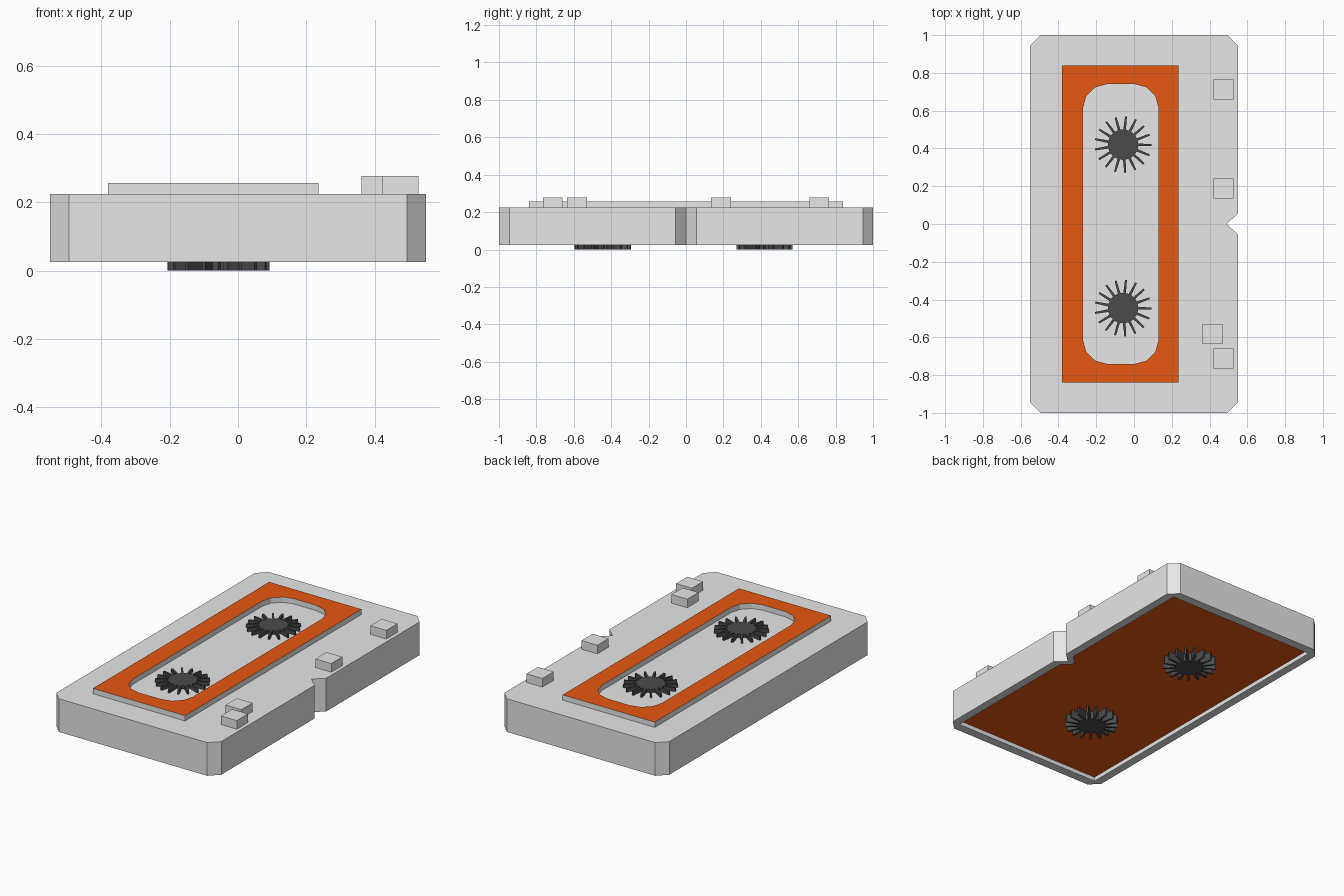
import bpy, bmesh, math
from mathutils import Vector

cube = bpy.data.objects.get("Cube")
if cube:
    bpy.data.objects.remove(cube, do_unlink=True)


def material(name, rgb):
    m = bpy.data.materials.new(name)
    m.use_nodes = True
    m.diffuse_color = (*rgb, 1)
    node = next(n for n in m.node_tree.nodes if n.type == 'BSDF_PRINCIPLED')
    node.inputs["Base Color"].default_value = (*rgb, 1)
    return m


GREY = material("light_grey", (0.8, 0.8, 0.8))
ORANGE = material("orange", (0.8, 0.095, 0.006))
DARK = material("dark_grey", (0.07, 0.07, 0.07))


def loop(bm, points, z):
    """Closed ring of vertices and its edges."""
    vs = [bm.verts.new((x, y, z)) for x, y in points]
    return vs, [bm.edges.new((vs[i - 1], vs[i])) for i in range(len(vs))]


def walls(bm, a, b):
    for i in range(len(a)):
        bm.faces.new((a[i - 1], a[i], b[i], b[i - 1]))


def ring_fill(bm, outer_edges, inner_edges):
    bmesh.ops.triangle_fill(bm, use_beauty=True, edges=outer_edges + inner_edges)


def finish(bm, name, mats, rule=None):
    bmesh.ops.recalc_face_normals(bm, faces=bm.faces)
    if rule:
        for f in bm.faces:
            f.material_index = 1 if rule(f) else 0
    me = bpy.data.meshes.new(name)
    bm.to_mesh(me)
    bm.free()
    for m in mats:
        me.materials.append(m)
    ob = bpy.data.objects.new(name, me)
    bpy.context.collection.objects.link(ob)
    return ob


def prism(name, points, z0, z1, mat):
    bm = bmesh.new()
    low, _ = loop(bm, points, z0)
    high, _ = loop(bm, points, z1)
    walls(bm, low, high)
    bm.faces.new(low)
    bm.faces.new(high)
    return finish(bm, name, [mat])


def rect(x0, x1, y0, y1):
    return [(x0, y0), (x1, y0), (x1, y1), (x0, y1)]


def rounded(x0, x1, y0, y1, r, steps):
    pts = []
    centres = rect(x0 + r, x1 - r, y0 + r, y1 - r)
    for k, (cx, cy) in enumerate(centres):
        for s in range(steps + 1):
            a = math.pi + (k + s / steps) * math.pi / 2
            pts.append((cx + r * math.cos(a), cy + r * math.sin(a)))
    return pts


# Body: chamfered, notched slab with a shallow pocket underneath
BOTTOM, POCKET, TOP = 0.025, 0.05, 0.225
W, L, C = 0.55, 1.0, 0.055
outline = [(-W + C, -L), (W - C, -L), (W, -L + C),
           (W, -C), (W - 0.06, 0), (W, C),
           (W, L - C), (W - C, L), (-W + C, L), (-W, L - C), (-W, -L + C)]
pw, pl = 0.5, 0.945
pocket = [(-pw, -pl), (pw, -pl), (pw, -0.06), (pw - 0.06, 0), (pw, 0.06), (pw, pl), (-pw, pl)]

bm = bmesh.new()
low, low_edges = loop(bm, outline, BOTTOM)
high, _ = loop(bm, outline, TOP)
rim, rim_edges = loop(bm, pocket, BOTTOM)
deep, _ = loop(bm, pocket, POCKET)
walls(bm, low, high)
walls(bm, rim, deep)
bm.faces.new(high)
bm.faces.new(deep)
ring_fill(bm, low_edges, rim_edges)
finish(bm, "body", [GREY, ORANGE],
       lambda f: all(abs(v.co.z - POCKET) < 0.001 for v in f.verts))

# Raised frame with a rounded opening, orange on top
FRAME_TOP = 0.257
bm = bmesh.new()
outer = rect(-0.38, 0.235, -0.84, 0.84)
inner = rounded(-0.27, 0.13, -0.74, 0.74, 0.125, 3)
rings = {}
for z in (TOP - 0.01, FRAME_TOP):
    rings[z] = loop(bm, outer, z), loop(bm, inner, z)
    ring_fill(bm, rings[z][0][1], rings[z][1][1])
(a_out, a_in), (b_out, b_in) = rings.values()
walls(bm, a_out[0], b_out[0])
walls(bm, a_in[0], b_in[0])
finish(bm, "top_frame", [GREY, ORANGE], lambda f: f.normal.z > 0.9)

# Two spiked wheels running through the body
TEETH = 17
for name, cy in (("rear_wheel", 0.42), ("front_wheel", -0.445)):
    centre = Vector((-0.058, cy))
    pts = []
    for i in range(TEETH):
        a = math.radians(84) + i * math.tau / TEETH
        d = Vector((math.cos(a), math.sin(a)))
        p = Vector((-d.y, d.x))
        for r, w in ((0.08, -0.007), (0.15, -0.005), (0.15, 0.005), (0.08, 0.007)):
            pts.append(tuple(centre + d * r + p * w))
    prism(name, pts, 0.0, 0.247, DARK)

# Small square buttons along the left edge
for i, (x, y) in enumerate([(0.475, 0.712), (0.475, 0.188), (0.415, -0.582), (0.475, -0.712)]):
    h = 0.053
    prism(f"button_{i + 1}", rect(x - h, x + h, y - h, y + h), TOP - 0.01, 0.277, GREY)
